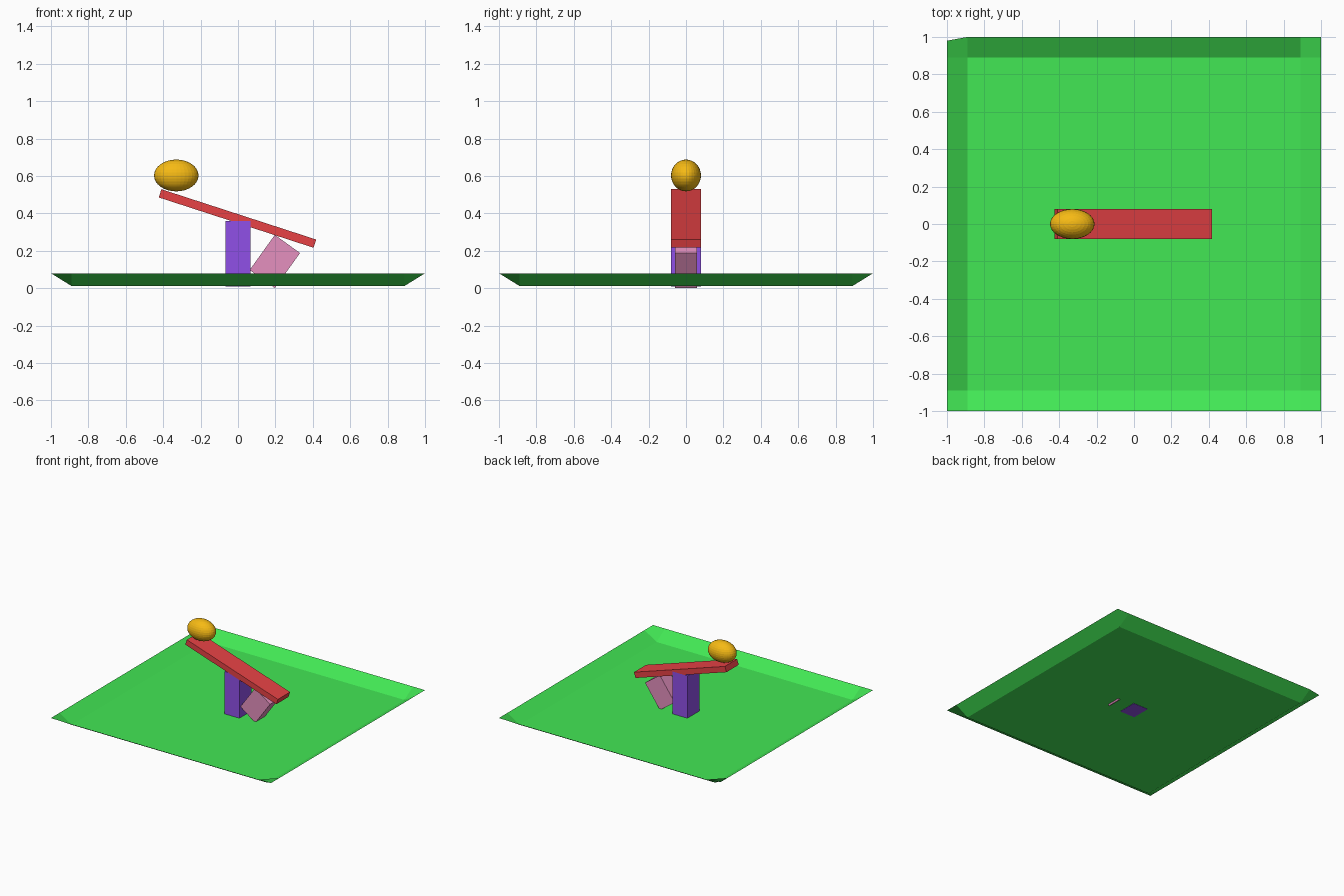
import bpy, bmesh, math
from mathutils import Matrix

if "Cube" in bpy.data.objects:
    bpy.data.objects.remove(bpy.data.objects["Cube"])


def finish(name, bm, color):
    """Turn a bmesh into a named, coloured, flat-shaded object."""
    mesh = bpy.data.meshes.new(name)
    bm.to_mesh(mesh)
    bm.free()
    obj = bpy.data.objects.new(name, mesh)
    bpy.context.collection.objects.link(obj)
    mat = bpy.data.materials.new(name + "_color")
    mat.diffuse_color = (*color, 1)
    mat.use_nodes = True
    mat.node_tree.nodes["Principled BSDF"].inputs["Base Color"].default_value = mat.diffuse_color
    mesh.materials.append(mat)
    return obj


def box(name, center, size, color, tilt=0):
    bm = bmesh.new()
    bmesh.ops.create_cube(bm, size=1, matrix=Matrix.Diagonal((*size, 1)))
    obj = finish(name, bm, color)
    obj.location = center
    obj.rotation_euler.y = math.radians(tilt)
    return obj


# Ground: single-sided sheet, flat in the middle with a turned-up rim
bm = bmesh.new()
steps = (-1, -0.89, 0.89, 1)
grid = [[bm.verts.new((x, y, 0.08 if 1 in (abs(x), abs(y)) else 0.012))
         for y in steps] for x in steps]
grid[0][3].co.y = 0.98  # slightly pulled-in back left corner
for i in range(3):
    for j in range(3):
        bm.faces.new((grid[i][j], grid[i + 1][j],
                      grid[i + 1][j + 1], grid[i][j + 1]))
finish("ground", bm, (0.055, 0.80, 0.09))

# Upright post
box("post", (0, 0, 0.185), (0.136, 0.158, 0.35), (0.28, 0.08, 0.80))

# Tilted plank resting on the post
box("plank", (-0.003, 0, 0.373), (0.87, 0.158, 0.046), (0.80, 0.055, 0.06), 18)

# Leaning block wedged under the plank
box("block", (0.197, 0, 0.143), (0.166, 0.116, 0.231), (0.78, 0.28, 0.52), 35.6)

# Oval ball on the raised end
bm = bmesh.new()
bmesh.ops.create_uvsphere(bm, u_segments=32, v_segments=16, radius=1,
                          matrix=Matrix.Diagonal((0.119, 0.08, 0.085, 1)))
ball = finish("ball", bm, (0.92, 0.49, 0.007))
ball.location = (-0.33, 0, 0.603)
